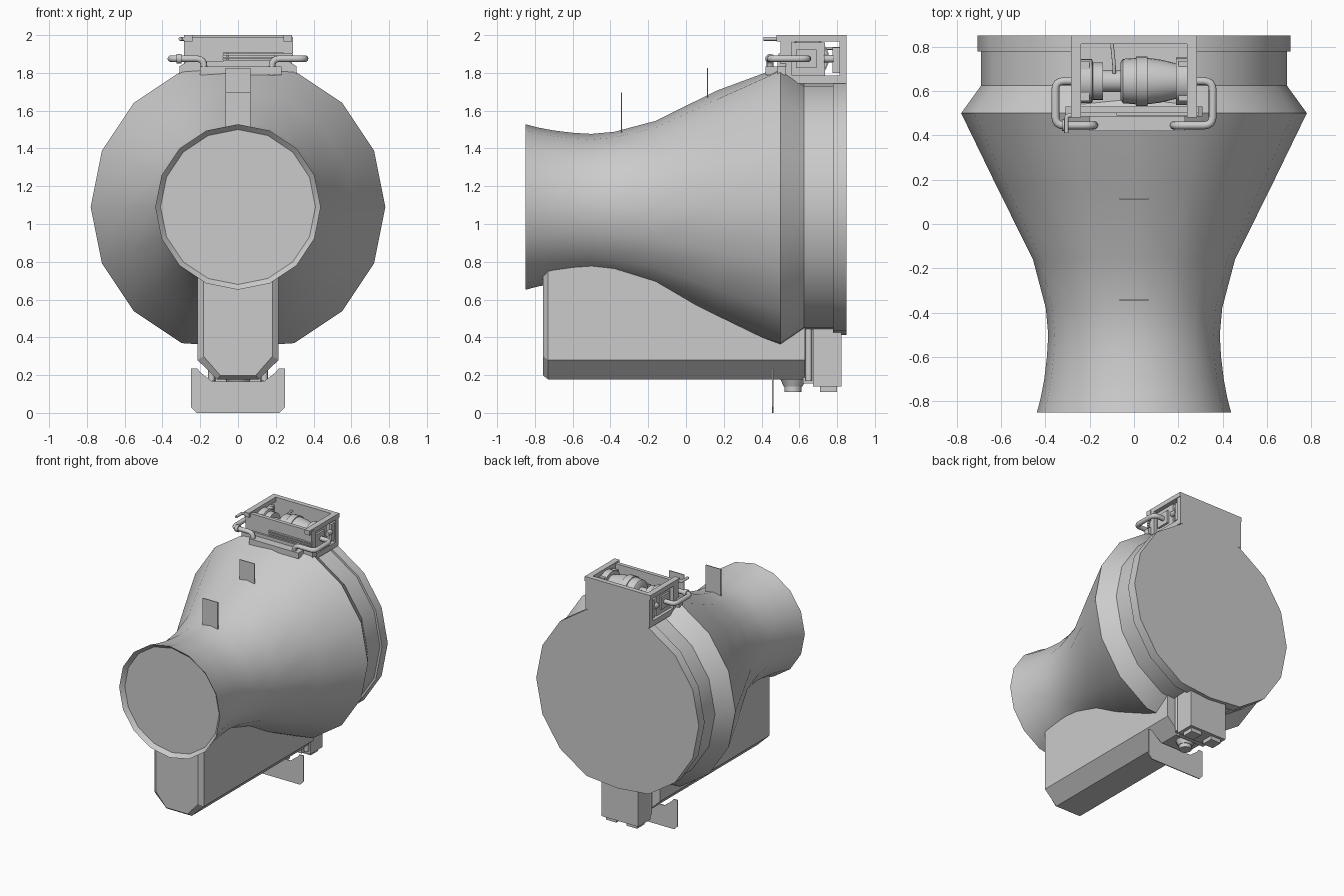
import bpy, bmesh, math
from mathutils import Vector

if "Cube" in bpy.data.objects:
    bpy.data.objects.remove(bpy.data.objects["Cube"])


def make(name, bm, smooth=None):
    bmesh.ops.recalc_face_normals(bm, faces=bm.faces)
    me = bpy.data.meshes.new(name)
    bm.to_mesh(me)
    bm.free()
    ob = bpy.data.objects.new(name, me)
    bpy.context.collection.objects.link(ob)
    if smooth:
        bpy.ops.object.select_all(action='DESELECT')
        bpy.context.view_layer.objects.active = ob
        ob.select_set(True)
        bpy.ops.object.shade_smooth_by_angle(angle=math.radians(smooth))
    return ob


def loft(name, rings, smooth=None):
    # skin a list of closed point rings and cap both ends
    bm = bmesh.new()
    vs = [[bm.verts.new(p) for p in r] for r in rings]
    n = len(vs[0])
    for a, b in zip(vs, vs[1:]):
        for i in range(n):
            bm.faces.new((a[i], a[(i + 1) % n], b[(i + 1) % n], b[i]))
    bm.faces.new(vs[0])
    bm.faces.new(vs[-1])
    return make(name, bm, smooth)


def lathe(name, prof, axis, center, n, smooth=40):
    # profile of (position along axis, radius, scale of top and bottom points)
    rings = []
    for t, r, *k in prof:
        ring = []
        for i in range(n):
            a = 2 * math.pi * i / n
            u, w = r * math.cos(a), r * math.sin(a)
            if k and abs(math.sin(a)) > 0.99:
                w *= k[0]
            off = {'x': (t, u, w), 'y': (u, t, w), 'z': (u, w, t)}[axis]
            ring.append(Vector(center) + Vector(off))
        rings.append(ring)
    return loft(name, rings, smooth)


def box(name, x0, x1, y0, y1, z0, z1):
    return loft(name, [[(x0, y0, z), (x1, y0, z), (x1, y1, z), (x0, y1, z)] for z in (z0, z1)])


def slab(name, pts, y0, y1):
    return loft(name, [[(x, y, z) for x, z in pts] for y in (y0, y1)])


def tube(name, pts, rad, bend=0.04, n=10):
    # sweep a circle along a path with rounded corners
    pts = [Vector(p) for p in pts]
    path = [pts[0]]
    for a, b, c in zip(pts, pts[1:], pts[2:]):
        p, q = b + (a - b).normalized() * bend, b + (c - b).normalized() * bend
        for i in range(5):
            t = i / 4
            path.append(p * (1 - t) ** 2 + b * 2 * t * (1 - t) + q * t * t)
    path.append(pts[-1])
    rings, nrm = [], None
    for i, p in enumerate(path):
        d = (path[min(i + 1, len(path) - 1)] - path[max(i - 1, 0)]).normalized()
        nrm = d.orthogonal() if nrm is None else nrm - d * nrm.dot(d)
        nrm.normalize()
        s = d.cross(nrm)
        rings.append([p + rad * (nrm * math.cos(2 * math.pi * j / n) + s * math.sin(2 * math.pi * j / n))
                      for j in range(n)])
    return loft(name, rings, 50)


# Main 16-sided flared body with shallow recessed front
C = (0, 0, 1.09)
lathe("flared_body", [(-.82, .41), (-.85, .438), (-.78, .42), (-.7, .405), (-.6, .393), (-.5, .387),
                      (-.38, .398), (-.16, .456), (.16, .615), (.5, .78, .95), (.625, .69, .95),
                      (.80, .69, .95)], 'y', C, 16, 30)
lathe("rear_flange", [(.778, .707, .96), (.85, .707, .96)], 'y', C, 16, 30)

# Sight plates on top
box("front_sight_plate", -.065, .065, -.345, -.338, 1.46, 1.695)
box("rear_sight_plate", -.065, .065, .11, .117, 1.64, 1.825)

# Lower housing with chamfered keel and front edge
def keel(s, dz):
    half = [(.215 * s, .86), (.215 * s, .28 + dz), (.11 * s, .178 + dz)]
    return half + [(-x, z) for x, z in reversed(half)]


loft("lower_housing", [[(x, y, z) for x, z in keel(s, dz)]
                       for y, s, dz in ((-.757, .85, .02), (-.73, 1, 0), (.63, 1, 0))])

# Cross plate notched around the housing
half = [(.135, .165), (.20, .215), (.215, .235), (.25, .235), (.25, .03), (.22, 0)]
slab("cross_plate", half + [(-x, z) for x, z in reversed(half)], .455, .462)

# Feet, link and rear block
lathe("housing_foot", [(.11, .045), (.14, .045), (.14, .05), (.18, .068)], 'z', (0, .567, 0), 12)
box("block_link", -.12, .12, .62, .68, .155, .46)
for s in (-1, 1):
    tube("link_rod", [(s * .14, .65, .17), (s * .14, .65, .46)], .018)
    box("block_foot", s * .09 - .045, s * .09 + .045, .71, .80, .11, .15)
box("rear_block", -.16, .16, .672, .822, .14, .50)

# Top frame
box("frame_base", -.28, .28, .50, .85, 1.745, 1.787)
slab("frame_front_lip", [(-.31, 1.79), (-.31, 1.835), (-.27, 1.86), (.27, 1.86), (.31, 1.835), (.31, 1.79)],
     .485, .53)
box("frame_tongue", -.20, .23, .42, .50, 1.79, 1.835)
box("frame_back_wall", -.28, .28, .812, .85, 1.745, 2.0)
for s in (-1, 1):
    a, b = sorted((s * .24, s * .285))
    box("frame_top_rail", a, b, .48, .85, 1.965, 2.0)
    box("frame_post", a, b, .50, .56, 1.785, 1.97)

# Front wall with a barred slot
box("front_wall_upper", -.28, .29, .50, .53, 1.905, 1.99)
box("front_wall_left", -.28, -.08, .50, .53, 1.79, 1.91)
for z in (1.862, 1.88, 1.897):
    box("slot_bar", -.08, .29, .49, .515, z - .005, z + .005)

# Winding drum and its bearings
D = (0, .645, 1.878)
lathe("drum_left_disc", [(-.24, .10), (-.19, .10), (-.185, .085), (-.14, .085), (-.14, .05), (-.05, .05)],
      'x', D, 24)
lathe("drum_barrel", [(-.06, .085), (-.05, .10), (.01, .105), (.01, .112), (.06, .112), (.06, .105),
                      (.12, .097), (.19, .08), (.19, .107), (.24, .107)], 'x', D, 24)
for s in (-1, 1):
    a, b = sorted((s * .20, s * .255))
    box("bearing_plate", a, b, .555, .735, 1.785, 1.962)
    a, b = sorted((s * .25, s * .27))
    box("bearing_cap", a, b, .582, .69, 1.825, 1.925)
    box("rear_bracket", a, b, .775, .815, 1.80, 1.935)
    tube("bracket_rod", [(s * .26, .73, 1.875), (s * .26, .78, 1.875)], .02)

# Bent side handles
for s in (-1, 1):
    tube("side_handle", [(s * .18, .445, 1.78), (s * .18, .445, 1.875), (s * .355, .445, 1.875),
                         (s * .355, .645, 1.875), (s * .25, .645, 1.875)], .018)

# Small clamp, pin and wire
lathe("handle_clamp", [(-.325, .026), (-.30, .026)], 'x', (0, .445, 1.875), 12)
tube("side_pin", [(-.305, .41, 1.98), (-.305, .49, 1.98), (-.26, .49, 1.98)], .01, .015)
tube("drum_wire", [(-.09, .68, 1.92), (-.09, .72, 1.93), (-.10, .82, 1.93)], .008, .015)
